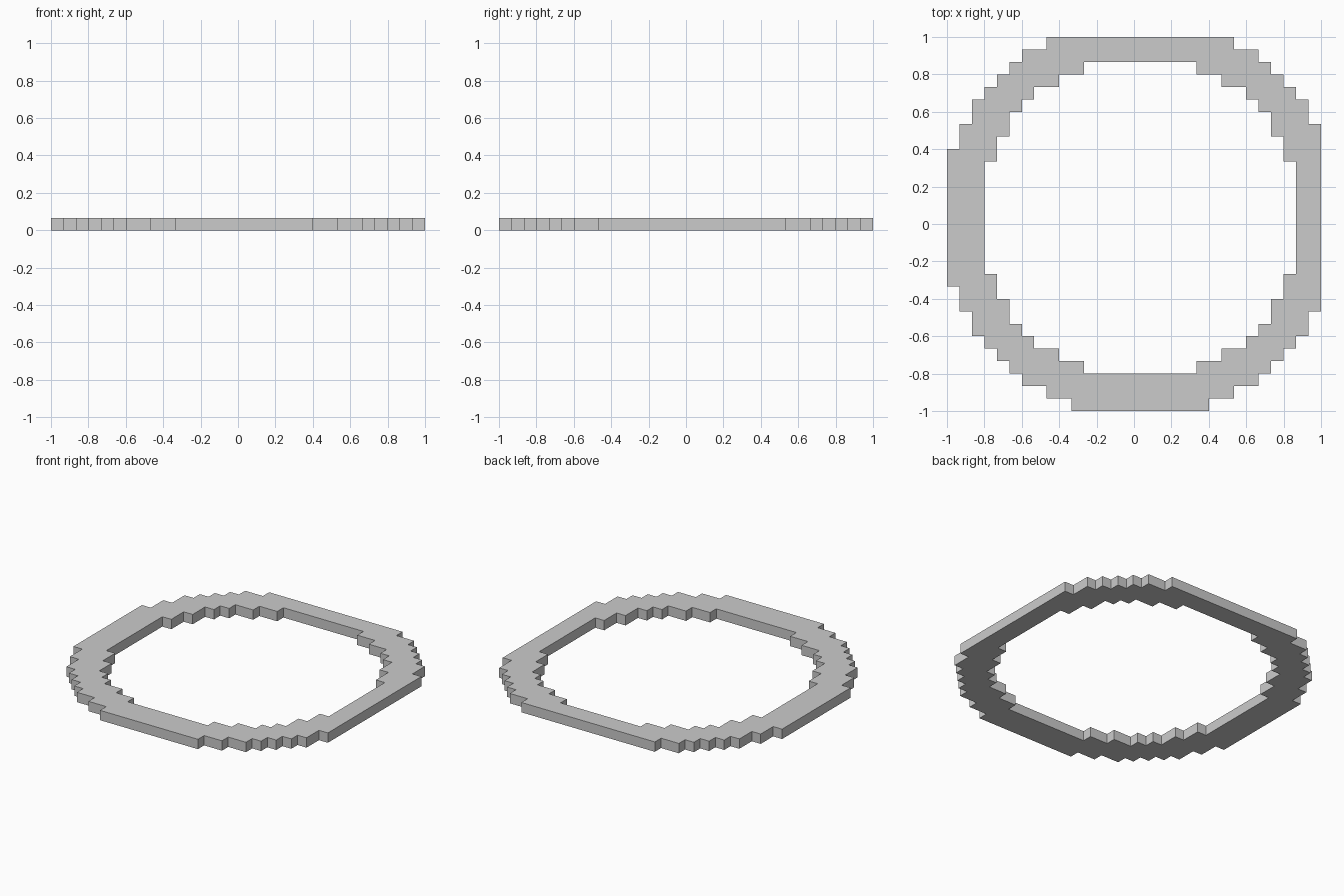
import bpy, bmesh

if "Cube" in bpy.data.objects:
    bpy.data.objects.remove(bpy.data.objects["Cube"])

CELL = 1 / 15      # size of one stair step
SHIFT = 0.5        # both loops are centred half a cell off the origin
LIMIT = 1.0        # the outline is cut flat at the right and back

# Convex corners of one quarter of each stepped loop, in cells
OUTER = [(15.5, 5.5), (14.5, 7.5), (13.5, 9.5), (12.5, 10.5), (11.5, 11.5),
         (10.5, 12.5), (9.5, 13.5), (7.5, 14.5), (5.5, 15.5)]
INNER = [(12.5, 4.5), (11.5, 6.5), (10.5, 8.5), (9.5, 9.5), (8.5, 10.5),
         (6.5, 11.5), (4.5, 12.5)]


def stepped_loop(corners):
    """Mirror a quarter staircase into a full closed loop of points."""
    quarter = [corners[0]]
    for (px, py), (x, y) in zip(corners, corners[1:]):
        quarter += [(x, py), (x, y)]
    back = quarter[::-1]
    full = (quarter + [(-x, y) for x, y in back]
            + [(-x, -y) for x, y in quarter] + [(x, -y) for x, y in back])
    points = []
    for x, y in full:
        p = (min((x + SHIFT) * CELL, LIMIT), min((y + SHIFT) * CELL, LIMIT), 0)
        if p not in points:
            points.append(p)
    return points


# Flat stepped ring, filled between the two loops and extruded upward
bm = bmesh.new()
for corners in (OUTER, INNER):
    verts = [bm.verts.new(p) for p in stepped_loop(corners)]
    for i, v in enumerate(verts):
        bm.edges.new((verts[i - 1], v))
bmesh.ops.triangle_fill(bm, edges=bm.edges[:], use_beauty=True, use_dissolve=False)
result = bmesh.ops.extrude_face_region(bm, geom=bm.faces[:], use_keep_orig=True)
top = [g for g in result["geom"] if isinstance(g, bmesh.types.BMVert)]
bmesh.ops.translate(bm, verts=top, vec=(0, 0, CELL))
bmesh.ops.recalc_face_normals(bm, faces=bm.faces[:])

mesh = bpy.data.meshes.new("stepped_ring")
bm.to_mesh(mesh)
bm.free()
bpy.context.collection.objects.link(bpy.data.objects.new("stepped_ring", mesh))
